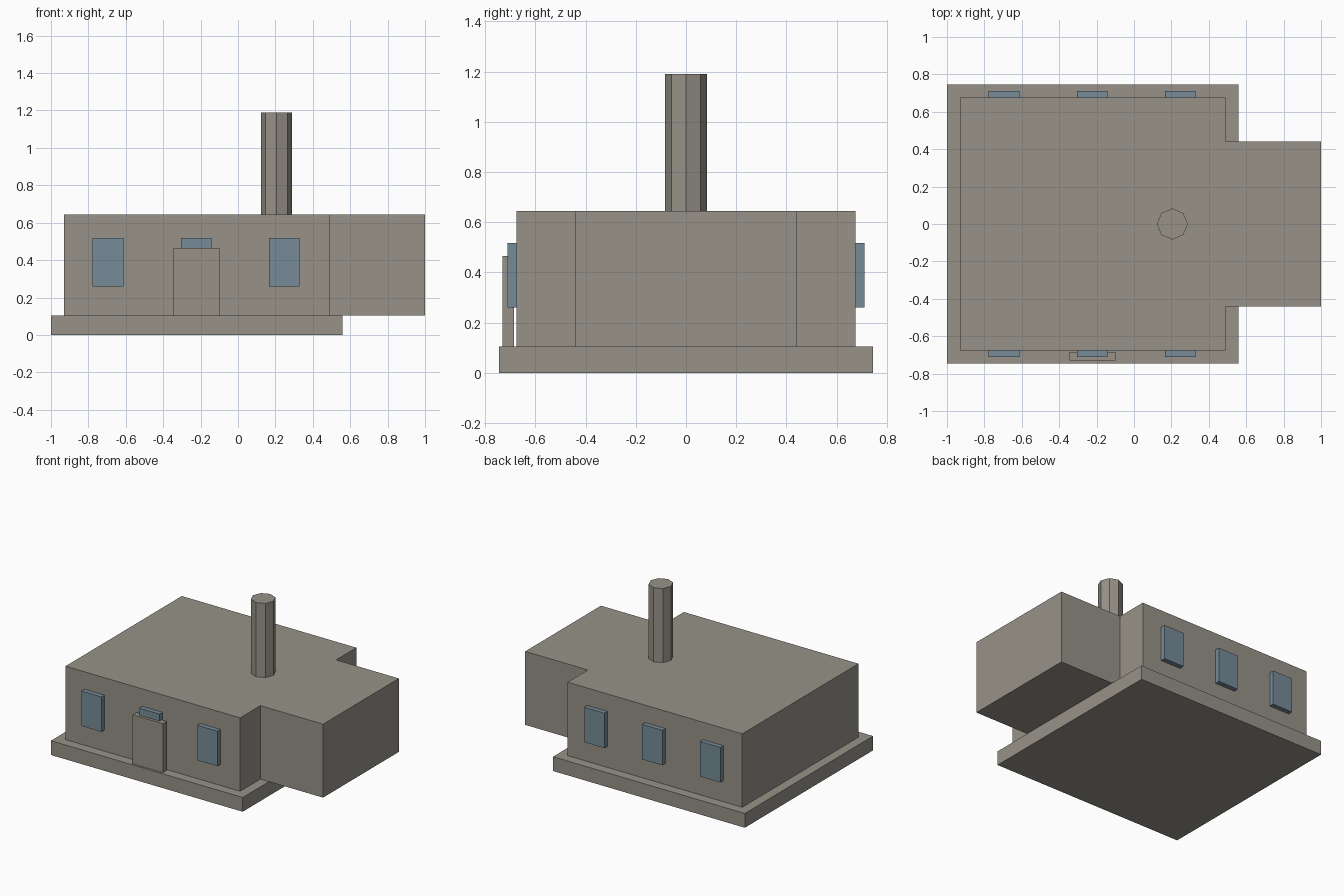
import bpy

cube = bpy.data.objects.get("Cube")
if cube:
    bpy.data.objects.remove(cube, do_unlink=True)


def make_material(name, colour):
    mat = bpy.data.materials.new(name)
    mat.use_nodes = True
    mat.diffuse_color = colour
    mat.node_tree.nodes["Principled BSDF"].inputs["Base Color"].default_value = colour
    return mat


stone = make_material("warm_grey_stone", (0.31, 0.29, 0.25, 1))
glass = make_material("blue_glass", (0.18, 0.26, 0.31, 1))


def box(name, x, y, z, mat):
    """Box spanning the given (low, high) range on each axis."""
    spans = (x, y, z)
    bpy.ops.mesh.primitive_cube_add(size=1, location=[(a + b) / 2 for a, b in spans])
    obj = bpy.context.object
    obj.name = name
    obj.scale = [b - a for a, b in spans]
    bpy.ops.object.transform_apply(location=False, rotation=False, scale=True)
    obj.data.materials.append(mat)
    return obj


FLOOR, ROOF = 0.105, 0.645
WALL = 0.675

# Foundation slab, main block and side wing
box("foundation", (-1, 0.56), (-0.745, 0.745), (0, FLOOR), stone)
box("main_building", (-0.93, 0.49), (-WALL, WALL), (FLOOR, ROOF), stone)
box("side_wing", (0.49, 1), (-0.44, 0.44), (FLOOR, ROOF), stone)

# Front door, standing slightly clear of the wall
box("front_door", (-0.345, -0.10), (-0.73, -0.685), (FLOOR, 0.465), stone)

# Three windows on the front and three on the back
for side, y in (("front", (-0.71, -WALL)), ("back", (WALL, 0.71))):
    for place, x in (("right", -0.695), ("middle", -0.223), ("left", 0.248)):
        box(f"{side}_{place}_window", (x - 0.082, x + 0.082), y, (0.26, 0.517), glass)

# Eight-sided chimney
bpy.ops.mesh.primitive_cylinder_add(vertices=8, radius=0.083, depth=1.19 - ROOF,
                                    location=(0.205, 0, (1.19 + ROOF) / 2))
chimney = bpy.context.object
chimney.name = "chimney"
chimney.data.materials.append(stone)
